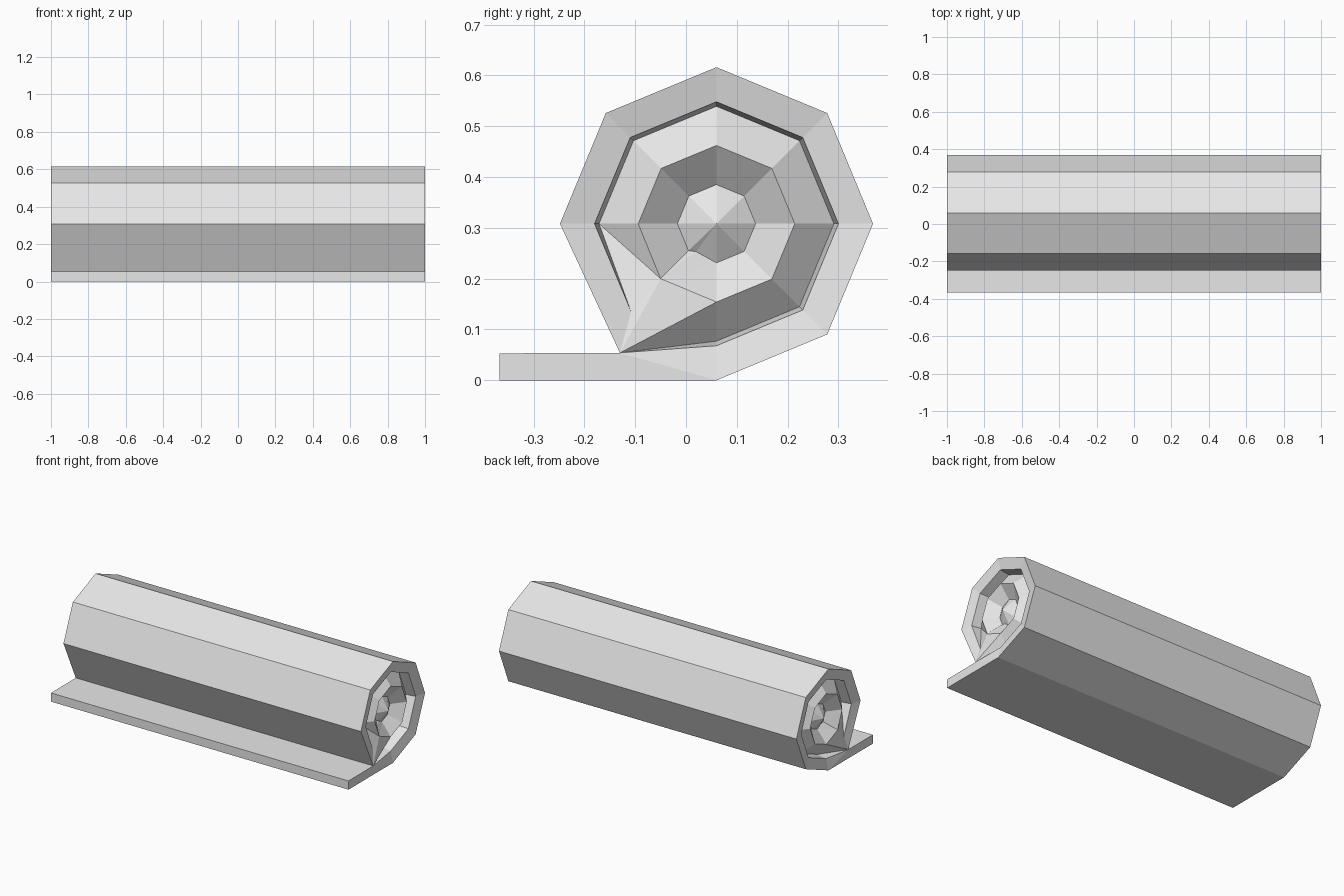
import bpy, bmesh
from math import cos, sin, radians

cube = bpy.data.objects.get("Cube")
if cube:
    bpy.data.objects.remove(cube, do_unlink=True)

# Single plain colour
grey = bpy.data.materials.new("light_grey")
grey.use_nodes = True
colour = (0.8, 0.8, 0.8, 1)
grey.diffuse_color = colour
grey.node_tree.nodes["Principled BSDF"].inputs["Base Color"].default_value = colour

CY, CZ = 0.06, 0.308
RADII = (0.308, 0.24, 0.231, 0.154, 0.077, 0)         # outer edge to core
DEPTHS = (1, 0.985, 0.925, 0.985, 0.925, 0.97)        # groove relief of the ends


def spoke(angle):
    """End profile from the outer edge to the core at one angle."""
    a = radians(angle)
    return [(d, CY + r * cos(a), CZ + r * sin(a)) for r, d in zip(RADII, DEPTHS)]


# Where the roll meets the loose flap, the spiral steps inwards
tip = (1, -0.13, 0.054)
inner = (0.985, -0.108, 0.135)
ridge = (0.985, -0.05, 0.2)
core = (0.97, CY, CZ)
roll_end = [tip, inner, inner, ridge, (0.925, 0.005, 0.255), core]
roll_start = [tip, tip, tip, ridge, (0.925, 0.02, 0.253), core]

spokes = [roll_start] + [spoke(a) for a in range(-90, 181, 45)] + [roll_end, roll_start]
flap_top, flap_bottom = (1, -0.367, 0.053), (1, -0.367, 0)

bm = bmesh.new()


def face(points):
    if len(set(points)) == len(points):
        bm.faces.new([bm.verts.new(p) for p in points])


# Spiral relief and flap edge on both ends
for side in (1, -1):
    def place(*pts):
        face([(side * x, y, z) for x, y, z in pts])
    for a, b in zip(spokes, spokes[1:]):
        for i in range(len(RADII) - 1):
            place(a[i], b[i], b[i + 1])
            place(a[i], b[i + 1], a[i + 1])
    place(flap_bottom, spokes[1][0], tip, flap_top)

# Outer surface running the whole length
outline = [flap_bottom] + [s[0] for s in spokes[1:-1]] + [flap_top]
for p, q in zip(outline, outline[1:] + outline[:1]):
    face([p, q, (-1, q[1], q[2]), (-1, p[1], p[2])])

bmesh.ops.remove_doubles(bm, verts=bm.verts, dist=0.0005)
bmesh.ops.recalc_face_normals(bm, faces=bm.faces)
mesh = bpy.data.meshes.new("rolled_mat")
bm.to_mesh(mesh)
bm.free()
mesh.materials.append(grey)
mat = bpy.data.objects.new("rolled_mat", mesh)
bpy.context.collection.objects.link(mat)
